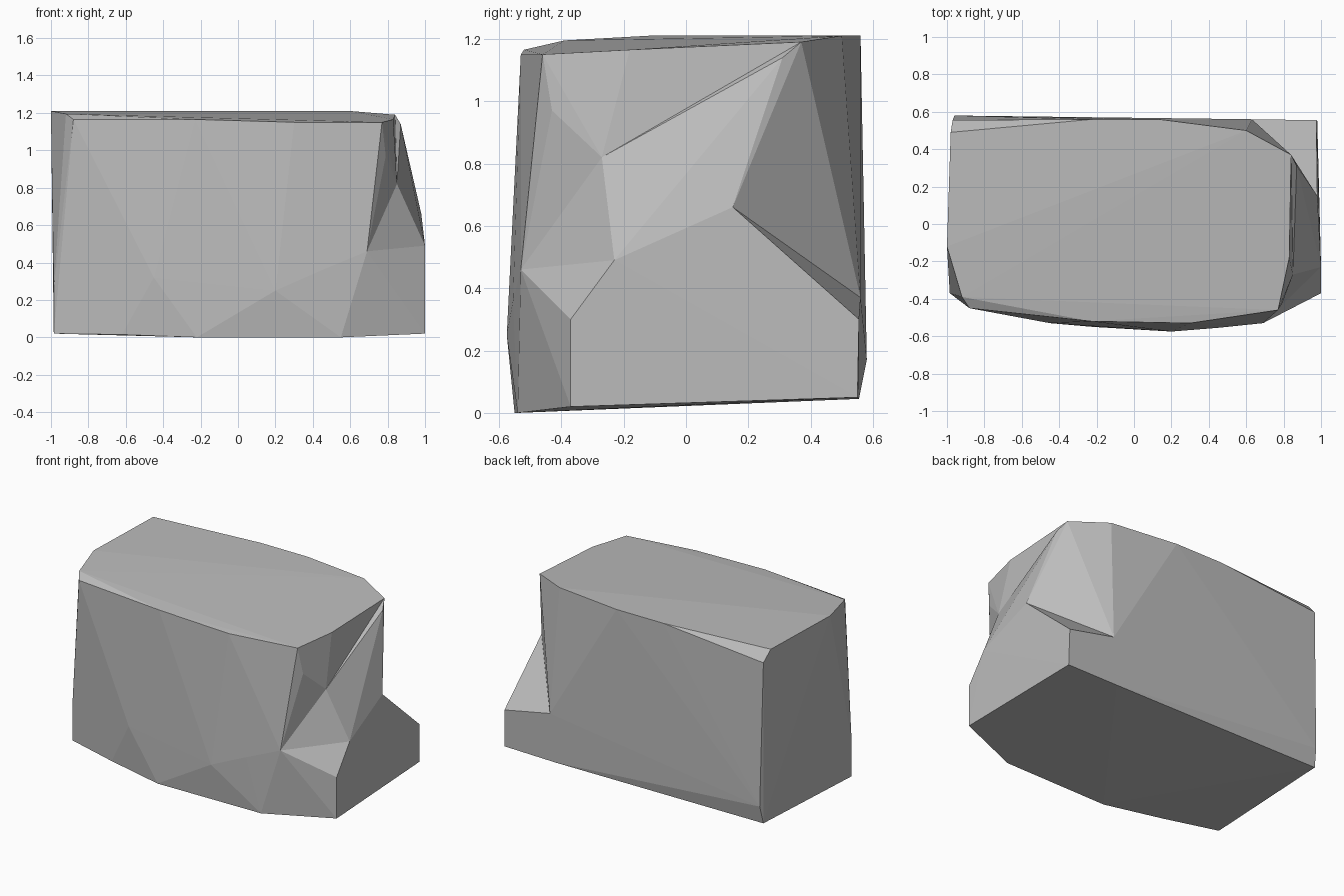
import bpy
import bmesh

if "Cube" in bpy.data.objects:
    bpy.data.objects.remove(bpy.data.objects["Cube"])

stone = bpy.data.materials.new("grey stone")
stone.diffuse_color = (0.5, 0.5, 0.5, 1.0)
stone.use_nodes = True
stone.node_tree.nodes["Principled BSDF"].inputs["Base Color"].default_value = stone.diffuse_color


def hull(name, points):
    """Faceted convex lump wrapped around a few corner points."""
    bm = bmesh.new()
    for p in points:
        bm.verts.new(p)
    bmesh.ops.convex_hull(bm, input=bm.verts[:])
    bmesh.ops.delete(bm, geom=[v for v in bm.verts if not v.link_faces], context='VERTS')
    bmesh.ops.recalc_face_normals(bm, faces=bm.faces[:])
    me = bpy.data.meshes.new(name)
    bm.to_mesh(me)
    bm.free()
    me.materials.append(stone)
    ob = bpy.data.objects.new(name, me)
    bpy.context.collection.objects.link(ob)
    return ob


# corners shared between the lumps
front_step = (0.69, -0.53, 0.46)
hollow = (0.85, -0.27, 0.82)
shelf = (1.0, -0.23, 0.49)
peak = (0.98, 0.15, 0.66)
notch_low = (0.63, 0.56, 0.37)
notch_top = (0.6, 0.5, 1.21)
crest = (0.84, 0.37, 1.19)
base_front = (0.55, -0.54, 0.0)
base_back = (0.6, 0.555, 0.045)

# main block
top = [(-0.98, 0.49, 1.21), (-1.0, -0.12, 1.21), (-0.92, -0.39, 1.195),
       (-0.88, -0.45, 1.165), (-0.23, -0.52, 1.165), (0.3, -0.53, 1.15),
       (0.77, -0.46, 1.15), (0.83, -0.18, 1.165), (0.13, 0.56, 1.21),
       (-0.22, 0.56, 1.21)]
middle = [(-0.97, 0.555, 1.14), (-0.96, 0.58, 0.17), (-0.985, -0.37, 0.26),
          (-0.45, -0.53, 0.32), (0.2, -0.575, 0.25), (0.22, -0.56, 0.35),
          (0.45, -0.555, 0.36), (0.79, -0.43, 0.97)]
bottom = [(-0.97, 0.555, 0.05), (-0.985, -0.37, 0.02), (-0.62, -0.47, 0.015),
          (-0.22, -0.55, 0.0)]
rock = hull("rock", top + middle + bottom + [
    front_step, hollow, notch_low, notch_top, crest, base_front, base_back])

# foot sticking out low on the right
foot = hull("right_foot", [
    front_step, shelf, peak, notch_low, base_front, base_back,
    (1.0, -0.37, 0.30), (1.0, -0.37, 0.02), (0.98, 0.55, 0.05),
    (0.97, 0.50, 0.35), (0.975, 0.555, 0.30), (0.3, 0.0, 0.2)])

# ridge climbing from the foot to the top edge
ridge = hull("right_ridge", [
    front_step, hollow, shelf, peak, crest, (0.87, 0.31, 1.14),
    notch_low, notch_top, (0.4, 0.0, 0.6)])

# fuse the lumps into one stone
for part in (foot, ridge):
    mod = rock.modifiers.new("fuse", 'BOOLEAN')
    mod.operation = 'UNION'
    mod.solver = 'EXACT'
    mod.object = part
bpy.context.view_layer.update()
fused = bpy.data.meshes.new_from_object(
    rock.evaluated_get(bpy.context.evaluated_depsgraph_get()))
rock.modifiers.clear()
rock.data = fused
for part in (foot, ridge):
    bpy.data.objects.remove(part)
